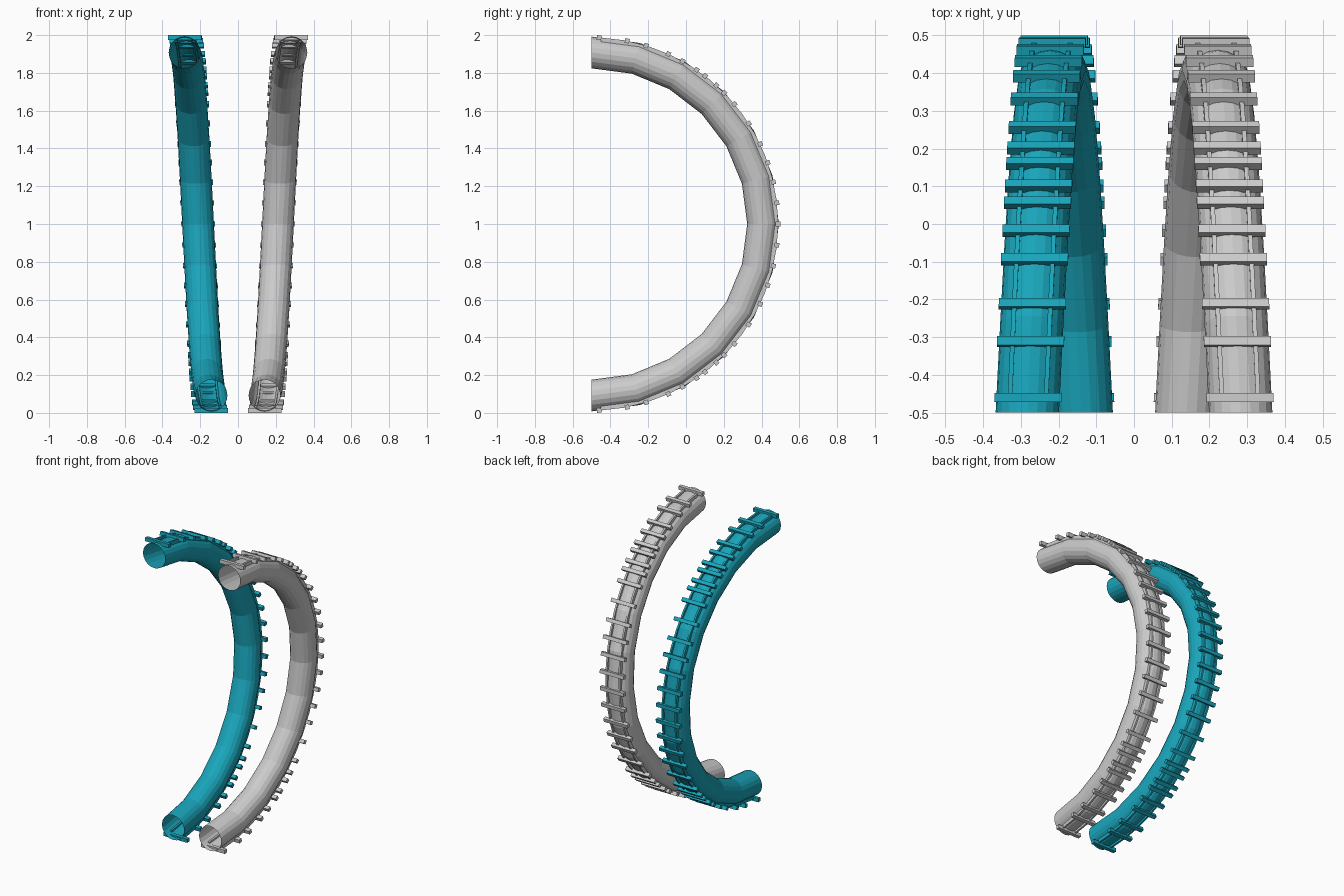
import bpy, bmesh
from math import sin, cos, radians, pi

if "Cube" in bpy.data.objects:
    bpy.data.objects.remove(bpy.data.objects["Cube"])

CY, CZ = -0.5, 1.0          # centre of the half circle
X_LOW, X_HIGH = 0.14, 0.283  # sideways drift from bottom to top
TUBE_PATH, TUBE_R = 0.908, 0.084


def place(t, r, dx, side):
    """Point at angle t (degrees from the top), radius r, sideways offset dx."""
    a = radians(t)
    x = X_HIGH + (X_LOW - X_HIGH) * t / 180
    return (side * (x + dx), CY + r * sin(a), CZ + r * cos(a))


def finish(bm, name, mat):
    bmesh.ops.recalc_face_normals(bm, faces=bm.faces)
    me = bpy.data.meshes.new(name)
    bm.to_mesh(me)
    bm.free()
    ob = bpy.data.objects.new(name, me)
    bpy.context.collection.objects.link(ob)
    if mat:
        me.materials.append(mat)
    return ob


def sweep(bm, profile, t0, t1, steps, side, caps):
    """Sweep a closed (dx, r) profile along the arc."""
    rings = []
    for i in range(steps + 1):
        t = t0 + (t1 - t0) * i / steps
        rings.append([bm.verts.new(place(t, r, dx, side)) for dx, r in profile])
    n = len(profile)
    for a, b in zip(rings, rings[1:]):
        for j in range(n):
            k = (j + 1) % n
            bm.faces.new((a[j], a[k], b[k], b[j]))
    if caps:
        bm.faces.new(rings[0])
        bm.faces.new(rings[-1])


def rect(dx0, dx1, r0, r1):
    return [(dx0, r0), (dx1, r0), (dx1, r1), (dx0, r1)]


# Sleeper angles: upper half, then mirrored to the lower half
half = [2.3, 11, 17, 24.3, 29.2, 34.3, 37.5, 42, 45.3, 50, 57.4, 64.6, 70.8, 77, 83.5]
tie_angles = half + [90] + [180 - t for t in half]

teal = bpy.data.materials.new("teal")
teal.diffuse_color = (0.01, 0.38, 0.50, 1)
teal.use_nodes = True
teal.node_tree.nodes["Principled BSDF"].inputs["Base Color"].default_value = teal.diffuse_color

for side, label, mat in ((-1, "left", teal), (1, "right", None)):
    # Open-ended curved tube
    bm = bmesh.new()
    sides = 20
    circle = [(TUBE_R * sin(2 * pi * i / sides), TUBE_PATH + TUBE_R * cos(2 * pi * i / sides))
              for i in range(sides)]
    sweep(bm, circle, 0, 180, 12, side, False)
    finish(bm, label + "_tube", mat)

    # Pair of rails along the outside of the tube
    bm = bmesh.new()
    for dx in (-0.048, 0.048):
        sweep(bm, rect(dx - 0.006, dx + 0.006, 0.962, 0.988), 3, 177, 24, side, True)
    finish(bm, label + "_rails", mat)

    # Cross sleepers, sunk slightly into the tube
    bm = bmesh.new()
    for t in tie_angles:
        sweep(bm, rect(-0.089, 0.089, 0.975, 1.0), t - 0.7, t + 0.7, 1, side, True)
    finish(bm, label + "_sleepers", mat)
